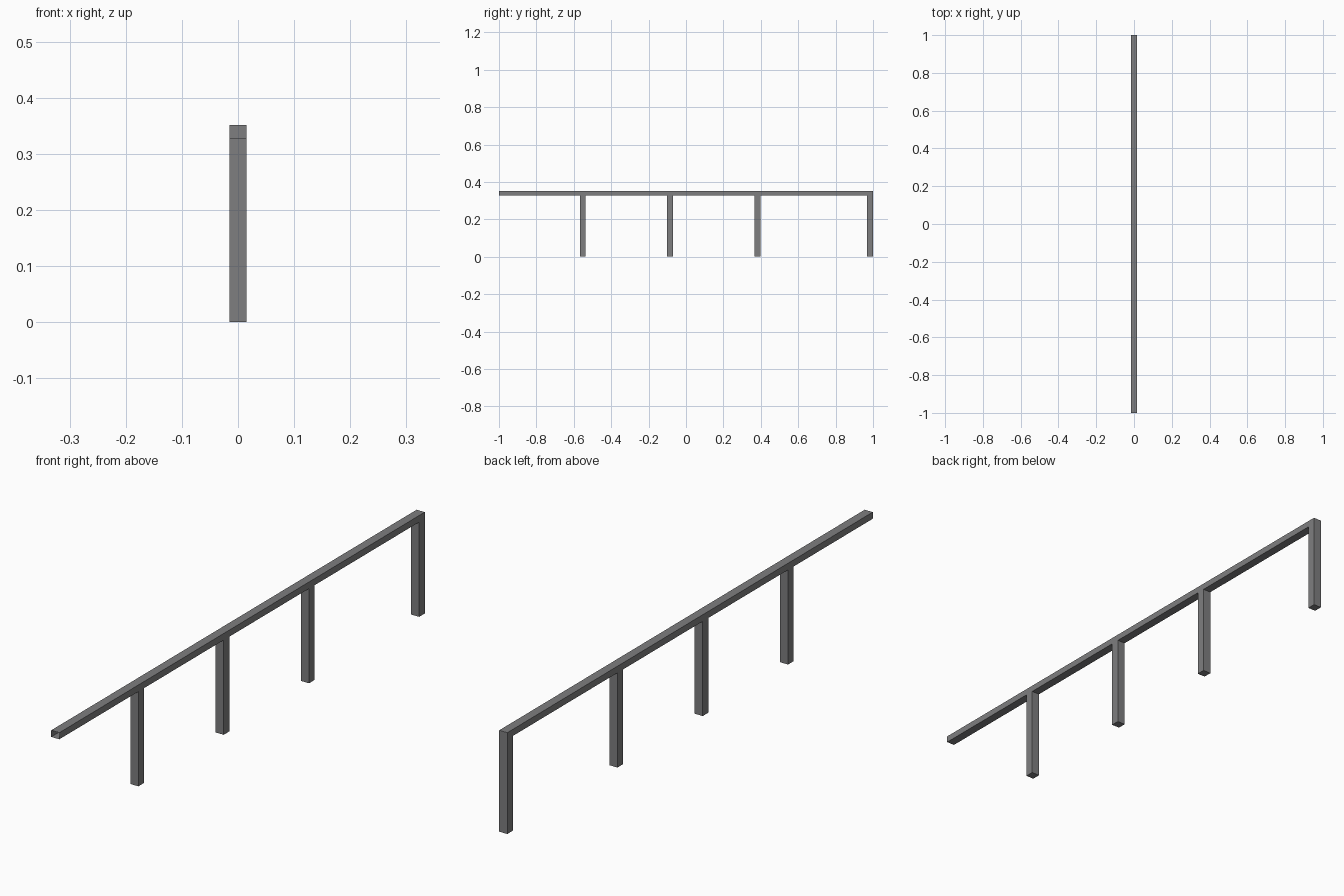
import bpy
import bmesh

if "Cube" in bpy.data.objects:
    bpy.data.objects.remove(bpy.data.objects["Cube"])

W = 0.0155          # half width of the rail and posts
TOP = 0.351         # top of the rail
UNDER = 0.328       # underside of the rail

metal = bpy.data.materials.new("grey metal")
metal.diffuse_color = (0.21, 0.21, 0.215, 1)
metal.use_nodes = True
metal.node_tree.nodes["Principled BSDF"].inputs["Base Color"].default_value = metal.diffuse_color


def prism(name, profile, open_front=False):
    """Extrude a (y, z) side profile across the width in x."""
    bm = bmesh.new()
    face = bm.faces.new([bm.verts.new((-W, y, z)) for y, z in profile])
    ext = bmesh.ops.extrude_face_region(bm, geom=[face], use_keep_orig=True)
    moved = [v for v in ext["geom"] if isinstance(v, bmesh.types.BMVert)]
    bmesh.ops.translate(bm, verts=moved, vec=(2 * W, 0, 0))
    bmesh.ops.recalc_face_normals(bm, faces=bm.faces)
    if open_front:
        ends = [f for f in bm.faces if f.calc_center_median().y < -0.999]
        bmesh.ops.delete(bm, geom=ends, context='FACES')
    mesh = bpy.data.meshes.new(name)
    bm.to_mesh(mesh)
    bm.free()
    mesh.materials.append(metal)
    obj = bpy.data.objects.new(name, mesh)
    bpy.context.collection.objects.link(obj)


# Hollow rail that turns down into the end post
prism("rail_with_end_post",
      [(-1, UNDER), (1 - 2 * W, UNDER), (1 - 2 * W, 0), (1, 0), (1, TOP), (-1, TOP)],
      open_front=True)

# Evenly spaced support posts under the rail
for i in range(3):
    y = -0.552 + 0.467 * i
    prism(f"support_post_{i + 1}",
          [(y - W, 0), (y + W, 0), (y + W, UNDER), (y - W, UNDER)])
